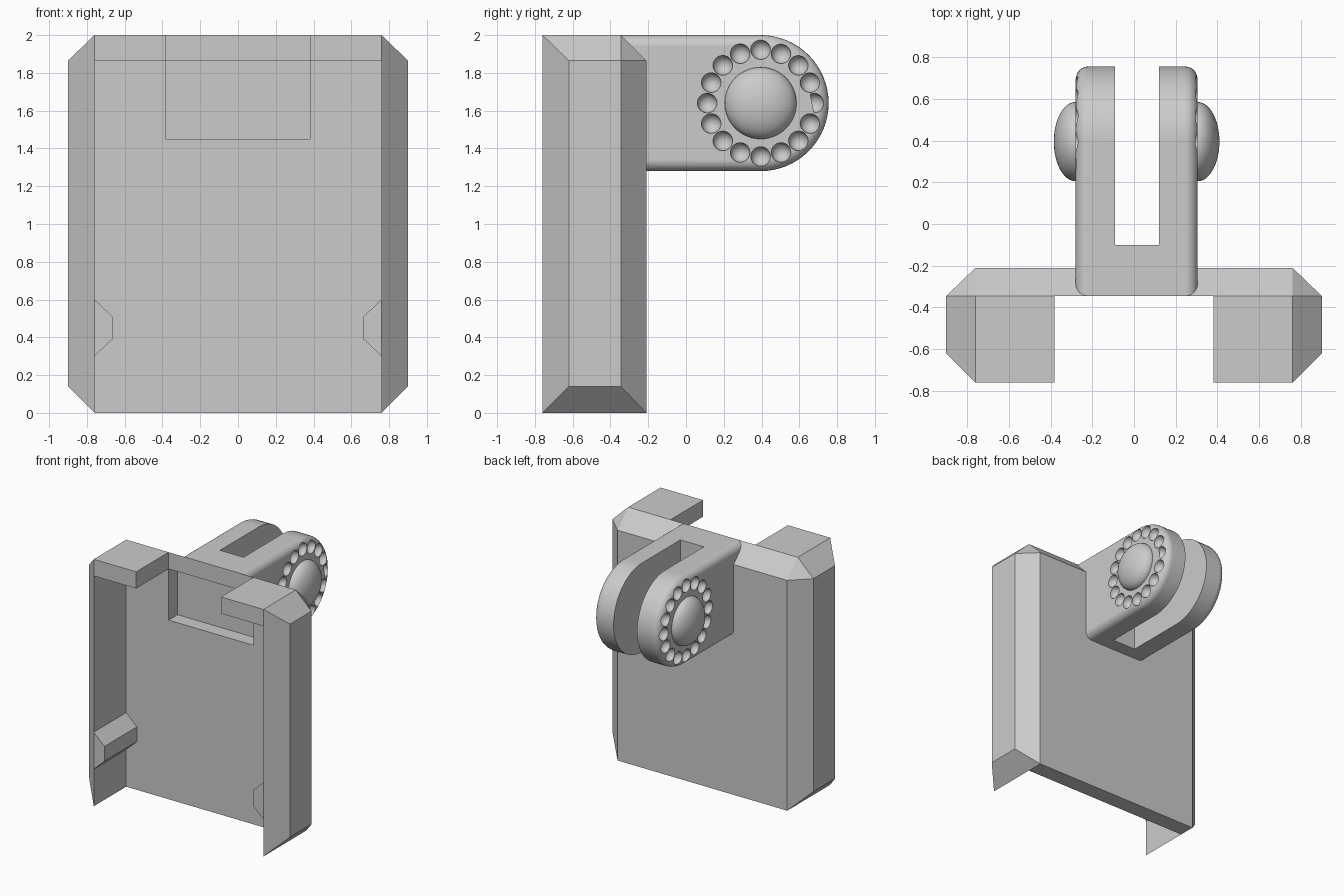
import bpy, bmesh, math
from mathutils import Matrix, Vector

cube = bpy.data.objects.get("Cube")
if cube:
    bpy.data.objects.remove(cube, do_unlink=True)

# Single grey material
GREY = (0.6, 0.6, 0.6, 1)
grey = bpy.data.materials.new("plain grey")
grey.use_nodes = True
grey.diffuse_color = GREY
for node in grey.node_tree.nodes:
    if node.type == 'BSDF_PRINCIPLED':
        node.inputs["Base Color"].default_value = GREY


def finish(name, bm):
    bmesh.ops.recalc_face_normals(bm, faces=bm.faces)
    mesh = bpy.data.meshes.new(name)
    bm.to_mesh(mesh)
    bm.free()
    mesh.materials.append(grey)
    obj = bpy.data.objects.new(name, mesh)
    bpy.context.collection.objects.link(obj)
    return obj


def activate(obj):
    bpy.ops.object.select_all(action='DESELECT')
    obj.select_set(True)
    bpy.context.view_layer.objects.active = obj


def box(name, x0, x1, y0, y1, z0, z1):
    bm = bmesh.new()
    bmesh.ops.create_cube(bm, size=1)
    for v in bm.verts:
        v.co = (x1 if v.co.x > 0 else x0, y1 if v.co.y > 0 else y0,
                z1 if v.co.z > 0 else z0)
    return finish(name, bm)


def extrude_x(profile, x0, x1):
    """Solid from a (y, z) profile swept along x."""
    bm = bmesh.new()
    face = bm.faces.new([bm.verts.new((x0, y, z)) for y, z in profile])
    out = bmesh.ops.extrude_face_region(bm, geom=[face])
    moved = [g for g in out["geom"] if isinstance(g, bmesh.types.BMVert)]
    bmesh.ops.translate(bm, verts=moved, vec=(x1 - x0, 0, 0))
    bmesh.ops.recalc_face_normals(bm, faces=bm.faces)
    return bm


def cut(obj, cutter):
    cutter.hide_render = True
    mod = obj.modifiers.new("cut", 'BOOLEAN')
    mod.operation, mod.solver, mod.object = 'DIFFERENCE', 'EXACT', cutter
    activate(obj)
    bpy.ops.object.modifier_apply(modifier=mod.name)
    bpy.data.objects.remove(cutter, do_unlink=True)


def smooth(obj):
    activate(obj)
    bpy.ops.object.shade_smooth_by_angle(angle=math.radians(35))


FRONT, INNER, BACK = -0.76, -0.345, -0.21   # depth of shell layers
SIDE, OUTER = 0.76, 0.9                     # inner and outer side planes
TOP, LIP, CH = 2.0, 1.865, 0.14

# Back plate with sloped top edge and a shallow front pocket
plate = finish("back_plate", extrude_x(
    [(INNER, 0), (BACK, 0), (BACK, LIP), (INNER, TOP)], -SIDE, SIDE))
cut(plate, box("pocket_cutter", -0.38, 0.38, -0.5, -0.23, 1.45, LIP))

# Side walls, top tabs and inner catches
for name, s in (("left", 1), ("right", -1)):
    bm = bmesh.new()
    pts = [(SIDE, FRONT, 0), (SIDE, BACK, 0), (SIDE, BACK, LIP),
           (SIDE, INNER, TOP), (SIDE, FRONT, TOP),
           (OUTER, FRONT + CH, CH), (OUTER, INNER, CH),
           (OUTER, INNER, LIP), (OUTER, FRONT + CH, LIP)]
    a, b, c, d, e, f, g, h, i = [bm.verts.new((s * x, y, z)) for x, y, z in pts]
    for loop in ((a, b, c, d, e), (f, g, h, i), (a, b, g, f), (b, c, h, g),
                 (c, d, h), (d, e, i, h), (e, a, f, i)):
        bm.faces.new(loop)
    finish(name + "_side_wall", bm)

    lo, hi = sorted((s * 0.38, s * SIDE))
    box(name + "_top_tab", lo, hi, FRONT, INNER, LIP, TOP)

    bm = bmesh.new()
    base = bm.faces.new([bm.verts.new((s * x, FRONT, z)) for x, z in
                         ((SIDE, 0.3), (0.665, 0.39), (0.665, 0.51), (SIDE, 0.6))])
    out = bmesh.ops.extrude_face_region(bm, geom=[base])
    bmesh.ops.translate(bm, vec=(0, INNER - FRONT, 0),
                        verts=[v for v in out["geom"] if isinstance(v, bmesh.types.BMVert)])
    finish(name + "_catch", bm)

# Forked hinge: round-ended bar with softened outer edges
CY, CZ, R = 0.395, 1.64, 0.36
XR, XL = -0.28, 0.305
ROOT = -0.225
N = 32
profile = [(CY + R * math.cos(t), CZ + R * math.sin(t))
           for t in (math.pi * (k / N - 0.5) for k in range(N + 1))]
profile += [(INNER, TOP), (ROOT, INNER + TOP - ROOT), (ROOT, CZ - R)]
bm = extrude_x(profile, XR, XL)


def at_root(v):
    return v.co.y < ROOT + 0.001


rim = [e for e in bm.edges
       if abs(e.verts[0].co.x - e.verts[1].co.x) < 1e-5
       and not all(at_root(v) for v in e.verts)]
bmesh.ops.bevel(bm, geom=rim, offset=0.06, segments=6, profile=0.5, affect='EDGES')
hinge = finish("hinge_fork", bm)
cut(hinge, box("slot_cutter", -0.09, 0.12, -0.10, 1.0, 1.0, 2.3))

# Ring of round dimples on both outer faces
bm = bmesh.new()
for x in (XR, XL):
    for k in range(16):
        t = math.tau * k / 16
        spot = Vector((x, CY + 0.283 * math.cos(t), CZ + 0.283 * math.sin(t)))
        bmesh.ops.create_uvsphere(bm, u_segments=20, v_segments=12, radius=0.052,
                                  matrix=Matrix.Translation(spot))
cut(hinge, finish("dimple_cutter", bm))
smooth(hinge)
weighted = hinge.modifiers.new("even_shading", 'WEIGHTED_NORMAL')
weighted.keep_sharp = True

# Domed pin caps
for name, x in (("right_pin_cap", XR), ("left_pin_cap", XL)):
    bm = bmesh.new()
    bmesh.ops.create_uvsphere(bm, u_segments=48, v_segments=24, radius=0.19)
    bmesh.ops.rotate(bm, verts=bm.verts, matrix=Matrix.Rotation(math.pi / 2, 3, 'Y'))
    bmesh.ops.scale(bm, verts=bm.verts, vec=(0.55, 1, 1))
    bmesh.ops.translate(bm, verts=bm.verts, vec=(x, CY, CZ))
    smooth(finish(name, bm))
